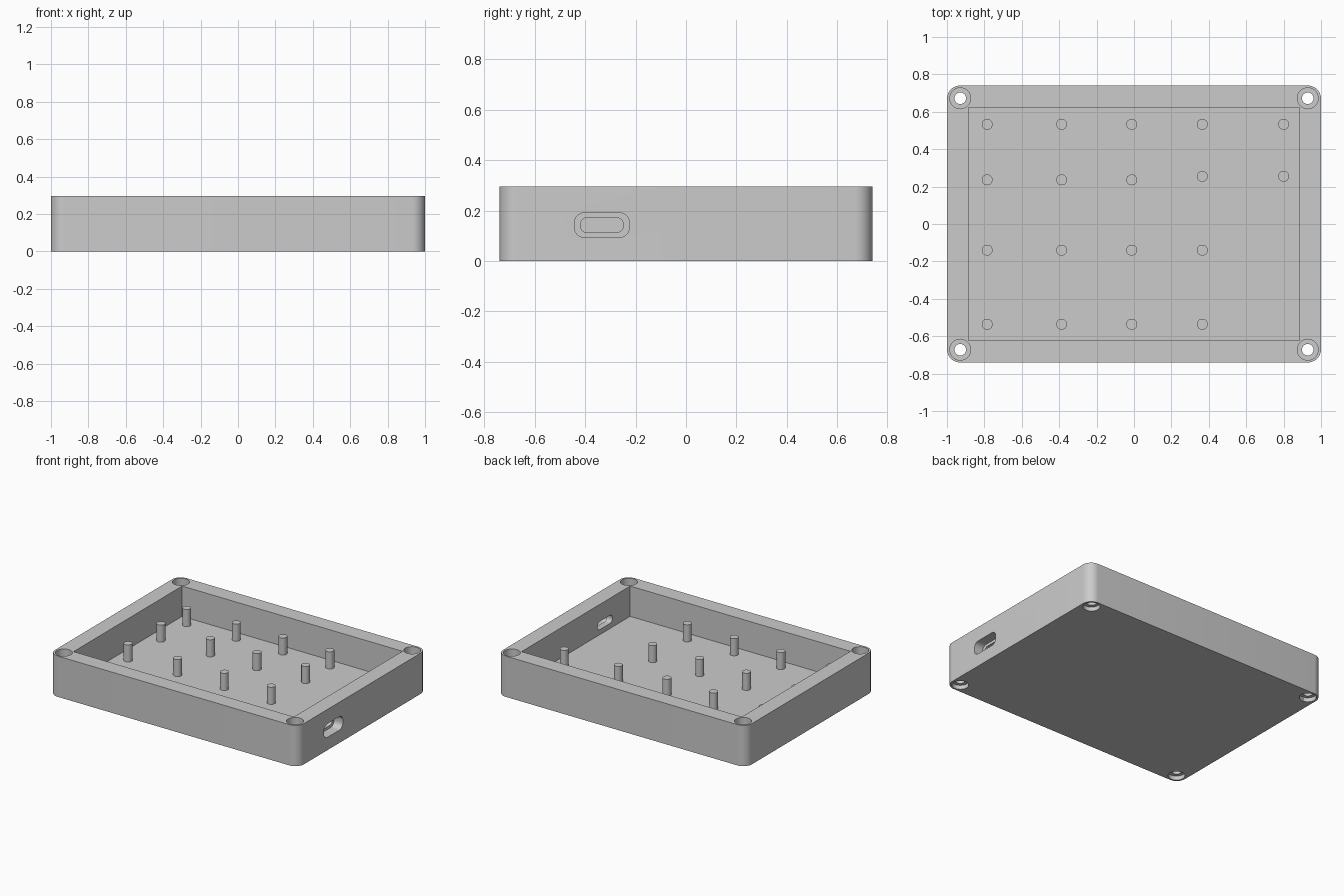
import bpy
import bmesh
import math

if "Cube" in bpy.data.objects:
    bpy.data.objects.remove(bpy.data.objects["Cube"])

W, D, H = 1.0, 0.74, 0.296        # half width, half depth, height
FLOOR = 0.076                     # floor thickness

grey = bpy.data.materials.new("plain grey")
grey.diffuse_color = (0.6, 0.6, 0.6, 1)
grey.use_nodes = True
grey.node_tree.nodes["Principled BSDF"].inputs["Base Color"].default_value = grey.diffuse_color


def rounded_outline(hw, hh, r, seg):
    """Counter-clockwise rounded rectangle."""
    pts = []
    for i, (sx, sy) in enumerate([(1, 1), (-1, 1), (-1, -1), (1, -1)]):
        for k in range(seg + 1):
            a = math.pi / 2 * (i + k / seg)
            pts.append((sx * (hw - r) + r * math.cos(a),
                        sy * (hh - r) + r * math.sin(a)))
    return pts


def prism(name, outline, height):
    """Extrude an outline upward from z = 0."""
    bm = bmesh.new()
    base = bm.faces.new([bm.verts.new((x, y, 0)) for x, y in outline])
    top = bmesh.ops.extrude_face_region(bm, geom=[base])["geom"]
    verts = [v for v in top if isinstance(v, bmesh.types.BMVert)]
    bmesh.ops.translate(bm, vec=(0, 0, height), verts=verts)
    bmesh.ops.recalc_face_normals(bm, faces=bm.faces)
    mesh = bpy.data.meshes.new(name)
    bm.to_mesh(mesh)
    bm.free()
    mesh.materials.append(grey)
    obj = bpy.data.objects.new(name, mesh)
    bpy.context.collection.objects.link(obj)
    return obj


def circle(r, n=32):
    return [(r * math.cos(2 * math.pi * i / n), r * math.sin(2 * math.pi * i / n))
            for i in range(n)]


def select_only(obj):
    bpy.ops.object.select_all(action='DESELECT')
    obj.select_set(True)
    bpy.context.view_layer.objects.active = obj


def cut(target, cutter):
    """Subtract the cutter, then discard it."""
    cutter.hide_render = True
    mod = target.modifiers.new("cut", 'BOOLEAN')
    mod.operation = 'DIFFERENCE'
    mod.solver = 'EXACT'
    mod.object = cutter
    select_only(target)
    bpy.ops.object.modifier_apply(modifier=mod.name)
    bpy.data.objects.remove(cutter)


def smooth(obj):
    select_only(obj)
    bpy.ops.object.shade_smooth_by_angle(angle=math.radians(30))


# Tray body with rounded corners and open cavity
case = prism("case", rounded_outline(W, D, 0.07, 10), H)
cavity = prism("cavity_cutter", [(-0.885, -0.623), (0.885, -0.623),
                                 (0.885, 0.623), (-0.885, 0.623)], 0.5)
cavity.location.z = FLOOR
cut(case, cavity)

# Corner screw holes: deep recess on top, through hole, shallow recess below
for sx in (-1, 1):
    for sy in (-1, 1):
        for r, z, h in ((0.031, -0.1, 0.6), (0.056, 0.09, 0.4), (0.056, -0.1, 0.13)):
            hole = prism("screw_hole_cutter", circle(r), h)
            hole.location = (sx * 0.929, sy * 0.672, z)
            cut(case, hole)

# Cable port in the right wall: wide outer recess and smaller through slot
for hw, hh, r, x in ((0.109, 0.049, 0.04, 0.93), (0.085, 0.029, 0.026, 0.8)):
    port = prism("port_cutter", rounded_outline(hw, hh, r, 8), 0.4)
    # outline x -> world y, outline y -> world z, extrusion -> world x
    port.rotation_euler = (math.pi / 2, 0, math.pi / 2)
    port.location = (x, -0.334, 0.142)
    cut(case, port)
smooth(case)

# Support pegs standing on the floor
columns = {
    -0.785: (0.533, 0.236, -0.14, -0.536),
    -0.387: (0.533, 0.236, -0.14, -0.536),
    -0.012: (0.533, 0.236, -0.14, -0.536),
    0.365: (0.533, 0.255, -0.14, -0.536),
    0.80: (0.533, 0.255),
}
for x, ys in columns.items():
    for y in ys:
        peg = prism("support_peg", circle(0.029), 0.124 + 0.005)
        peg.location = (x, y, FLOOR - 0.005)
        smooth(peg)
